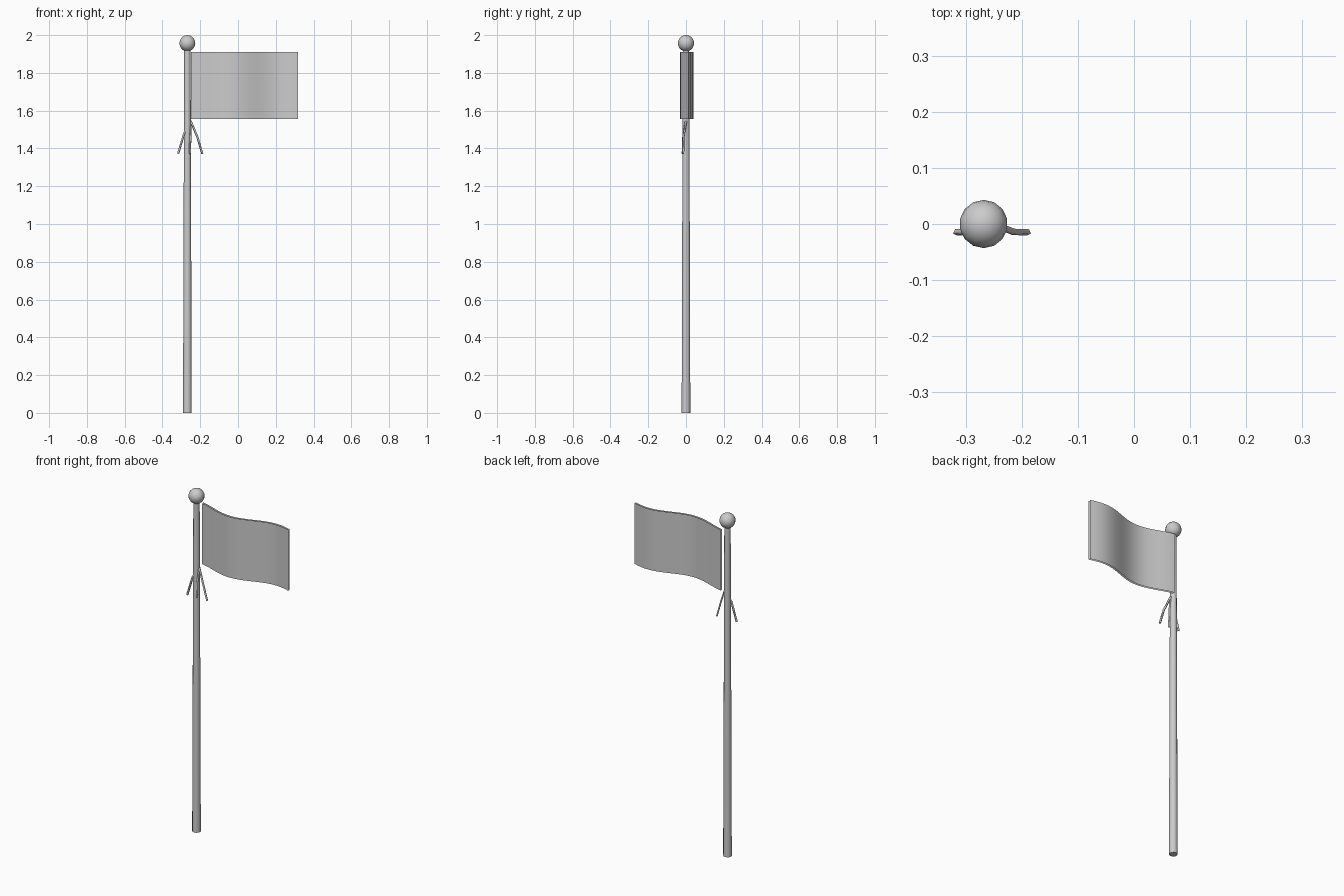
import bpy, bmesh, math

if "Cube" in bpy.data.objects:
    bpy.data.objects.remove(bpy.data.objects["Cube"])

grey = bpy.data.materials.new("light grey")
grey.diffuse_color = (0.6, 0.6, 0.6, 1)
grey.use_nodes = True
grey.node_tree.nodes["Principled BSDF"].inputs["Base Color"].default_value = grey.diffuse_color
POLE_X = -0.268


def finish(name, bm, smooth=True):
    mesh = bpy.data.meshes.new(name)
    bm.to_mesh(mesh)
    bm.free()
    for p in mesh.polygons:
        p.use_smooth = smooth
    obj = bpy.data.objects.new(name, mesh)
    mesh.materials.append(grey)
    bpy.context.collection.objects.link(obj)
    bpy.context.view_layer.objects.active = obj
    obj.select_set(True)
    bpy.ops.object.shade_smooth_by_angle(angle=math.radians(40))
    obj.select_set(False)
    return obj


# Tapered pole
bm = bmesh.new()
bmesh.ops.create_cone(bm, cap_ends=True, segments=12, radius1=0.023, radius2=0.017, depth=1.93)
bmesh.ops.translate(bm, verts=bm.verts, vec=(POLE_X, 0, 0.965))
finish("pole", bm)

# Ball on top of the pole
bm = bmesh.new()
bmesh.ops.create_uvsphere(bm, u_segments=14, v_segments=10, radius=0.043)
bmesh.ops.translate(bm, verts=bm.verts, vec=(POLE_X, 0, 1.957))
finish("ball_finial", bm)


# Waving flag: a front and a back sheet, open along the rim
def flag_y(t):
    return 0.03 * math.cos(2 * math.pi * 1.1 * t + math.radians(30))


bm = bmesh.new()
STEPS = 20
for offset, flip in ((-0.002, False), (0.009, True)):
    columns = []
    for i in range(STEPS + 1):
        t = i / STEPS
        x, y = -0.25 + 0.568 * t, flag_y(t) + offset
        columns.append([bm.verts.new((x, y, z)) for z in (1.555, 1.91)])
    for a, b in zip(columns, columns[1:]):
        loop = [a[0], b[0], b[1], a[1]]
        bm.faces.new(loop[::-1] if flip else loop)
finish("flag", bm)

# Three loose cord ends below the flag
cords = {
    "left_cord": [(-0.252, 0, 1.545), (-0.285, -0.013, 1.48), (-0.317, -0.015, 1.372)],
    "middle_cord": [(-0.25, 0, 1.545), (-0.253, -0.014, 1.46), (-0.254, -0.017, 1.372)],
    "right_cord": [(-0.25, 0, 1.545), (-0.215, -0.014, 1.46), (-0.189, -0.015, 1.372)],
}
for name, points in cords.items():
    curve = bpy.data.curves.new(name, 'CURVE')
    curve.dimensions = '3D'
    curve.bevel_depth = 0.006
    curve.bevel_resolution = 0
    curve.use_fill_caps = True
    spline = curve.splines.new('POLY')
    spline.points.add(len(points) - 1)
    for p, co in zip(spline.points, points):
        p.co = (*co, 1)
    curve.materials.append(grey)
    bpy.context.collection.objects.link(bpy.data.objects.new(name, curve))
